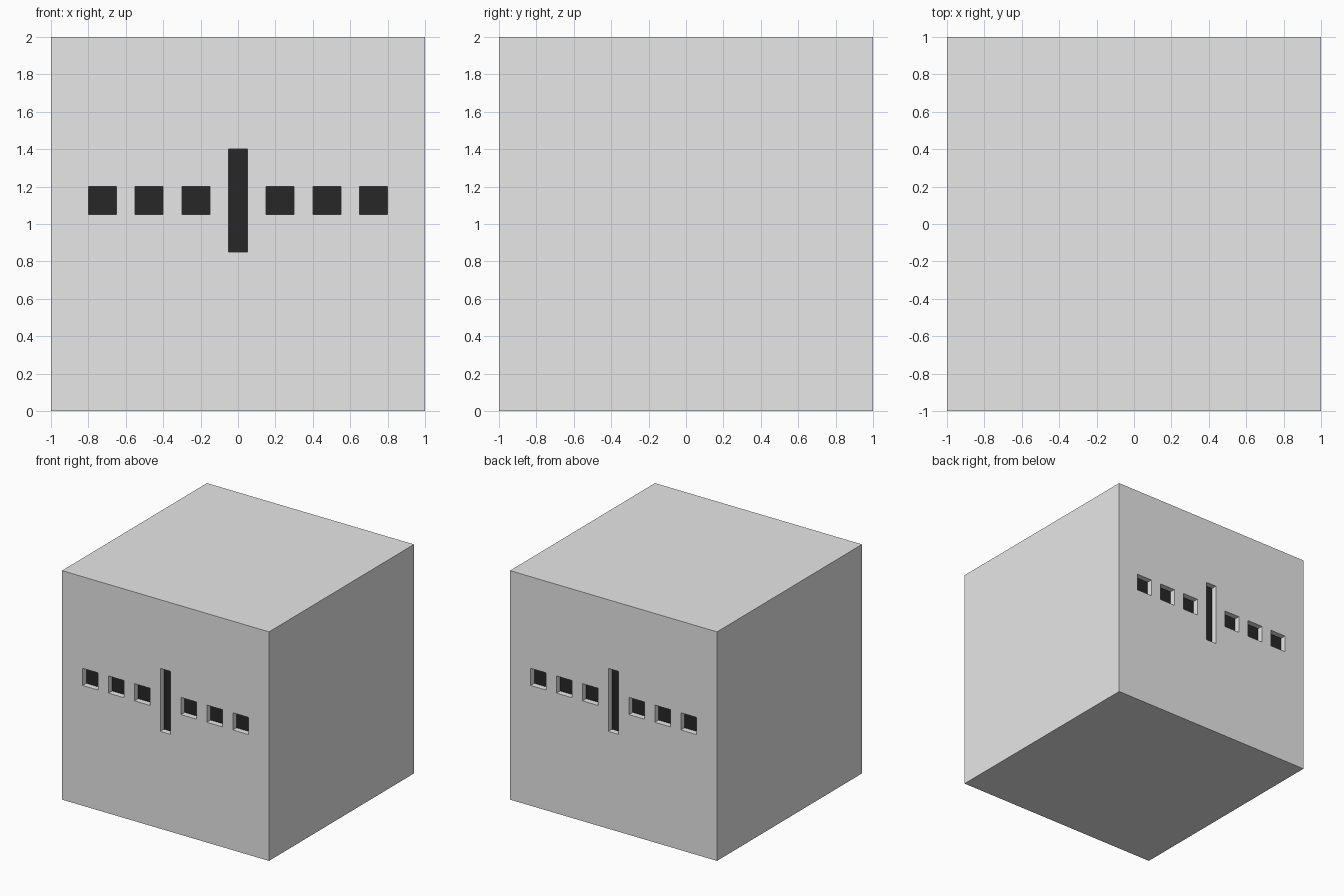
import bpy
import bmesh
from mathutils import Matrix

if "Cube" in bpy.data.objects:
    bpy.data.objects.remove(bpy.data.objects["Cube"])

DEPTH = 0.05  # how far the openings are sunk into the wall


def material(name, value):
    mat = bpy.data.materials.new(name)
    mat.diffuse_color = (value, value, value, 1)
    mat.use_nodes = True
    mat.node_tree.nodes["Principled BSDF"].inputs["Base Color"].default_value = mat.diffuse_color
    return mat


def add_box(bm, x0, x1, y0, y1, z0, z1):
    centre = ((x0 + x1) / 2, (y0 + y1) / 2, (z0 + z1) / 2)
    size = (x1 - x0, y1 - y0, z1 - z0)
    matrix = Matrix.Translation(centre) @ Matrix.Diagonal((*size, 1))
    bmesh.ops.create_cube(bm, size=1, matrix=matrix)


def make_object(name, bm):
    mesh = bpy.data.meshes.new(name)
    bm.to_mesh(mesh)
    bm.free()
    obj = bpy.data.objects.new(name, mesh)
    bpy.context.collection.objects.link(obj)
    return obj


# Cube body
bm = bmesh.new()
add_box(bm, -1, 1, -1, 1, 0, 2)
body = make_object("cube_body", bm)
body.data.materials.append(material("light grey", 0.8))
body.data.materials.append(material("near black", 0.02))

# Cutters: tall centre slot and three square windows each side, front and back
bm = bmesh.new()
for side in (-1, 1):
    y0, y1 = sorted((side * (1 - DEPTH), side * 1.1))
    add_box(bm, -0.05, 0.05, y0, y1, 0.85, 1.4)
    for x in (-0.8, -0.55, -0.3, 0.15, 0.4, 0.65):
        add_box(bm, x, x + 0.15, y0, y1, 1.05, 1.2)
cutter = make_object("window_cutter", bm)
cutter.hide_render = True

# Cut the recesses
boolean = body.modifiers.new("window recesses", 'BOOLEAN')
boolean.operation = 'DIFFERENCE'
boolean.solver = 'EXACT'
boolean.object = cutter
bpy.context.view_layer.objects.active = body
body.select_set(True)
bpy.ops.object.modifier_apply(modifier=boolean.name)
bpy.data.objects.remove(cutter)

# Sunken panes are dark, everything else is grey
for face in body.data.polygons:
    is_pane = abs(face.normal.y) > 0.9 and abs(face.center.y) < 0.99
    face.material_index = 1 if is_pane else 0
